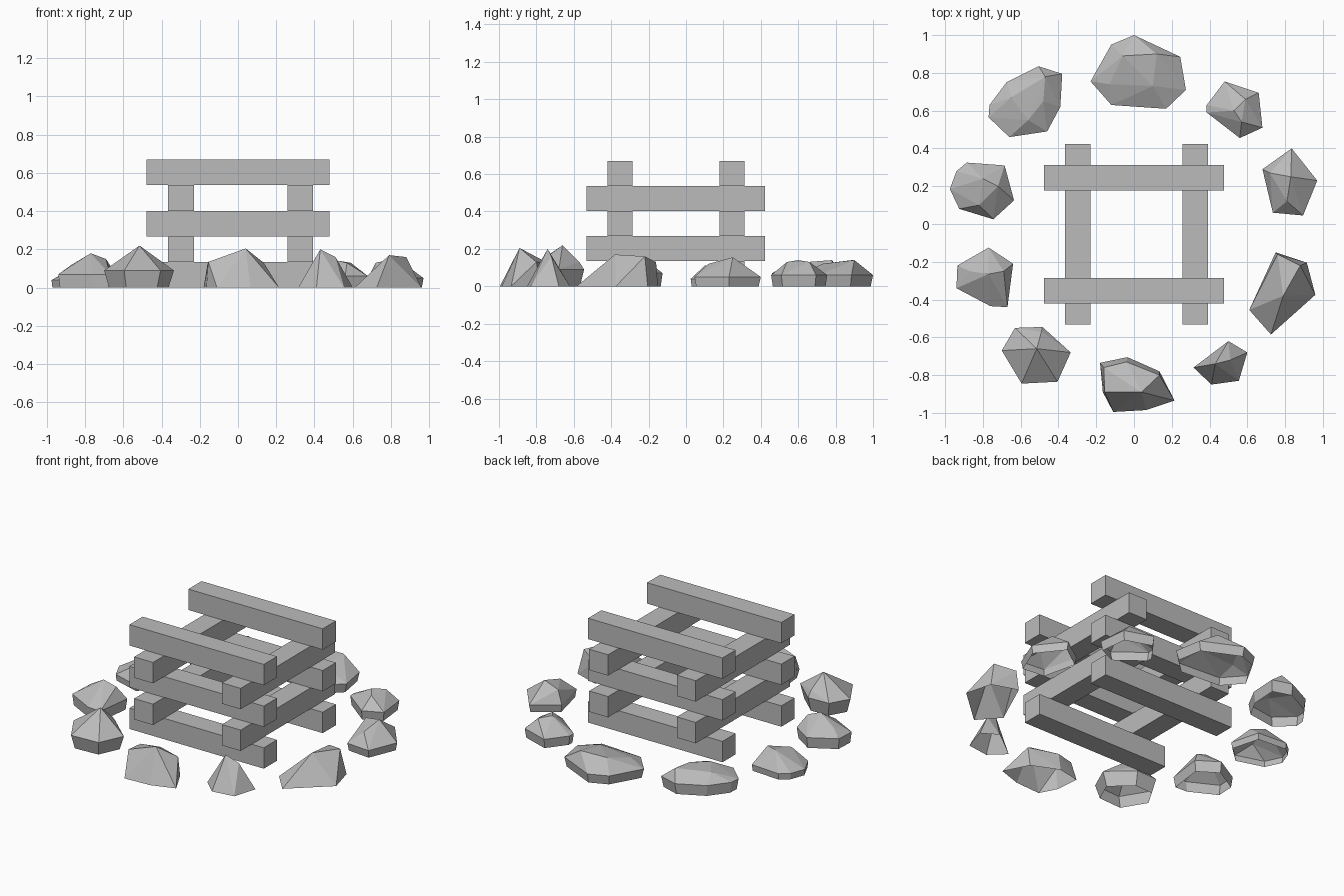
import bpy
import bmesh
from mathutils import Vector

default_cube = bpy.data.objects.get("Cube")
if default_cube:
    bpy.data.objects.remove(default_cube, do_unlink=True)

# One plain grey for timber and stone
grey = bpy.data.materials.new("plain_grey")
grey.use_nodes = True
shade = (0.5, 0.5, 0.5, 1.0)
grey.diffuse_color = shade
grey.node_tree.nodes["Principled BSDF"].inputs["Base Color"].default_value = shade


def add_object(name, bm):
    """Turn a bmesh into a flat shaded grey object."""
    bmesh.ops.recalc_face_normals(bm, faces=bm.faces[:])
    mesh = bpy.data.meshes.new(name)
    bm.to_mesh(mesh)
    bm.free()
    mesh.materials.append(grey)
    obj = bpy.data.objects.new(name, mesh)
    bpy.context.collection.objects.link(obj)
    return obj


def add_beam(name, centre, size):
    """Square timber lying along one axis."""
    bm = bmesh.new()
    bmesh.ops.create_cube(bm, size=1)
    bmesh.ops.scale(bm, vec=size, verts=bm.verts[:])
    bmesh.ops.translate(bm, vec=centre, verts=bm.verts[:])
    add_object(name, bm)


def add_stone(name, outline, crest, rim=0.0, foot=0.94):
    """Faceted shell: widest outline at rim height, narrower foot, crest on top."""
    middle = sum((Vector(p) for p in outline), Vector((0, 0))) / len(outline)
    bm = bmesh.new()
    for p in outline:
        edge = Vector(p)
        if rim > 0:
            bm.verts.new((edge.x, edge.y, rim))
            edge = middle.lerp(edge, foot)
        bm.verts.new((edge.x, edge.y, 0))
    for p in crest:
        bm.verts.new(p)
    bmesh.ops.convex_hull(bm, input=bm.verts[:])
    loose = [v for v in bm.verts if not v.link_faces]
    bmesh.ops.delete(bm, geom=loose, context="VERTS")
    bmesh.ops.recalc_face_normals(bm, faces=bm.faces[:])
    # The underside is left open
    under = [f for f in bm.faces if all(v.co.z < 0.001 for v in f.verts)]
    bmesh.ops.delete(bm, geom=under, context="FACES")
    obj = add_object(name, bm)
    # Keep the open shell facing outward
    mesh = obj.data
    top = max(mesh.polygons, key=lambda f: abs(f.normal.z) * f.area)
    if top.normal.z < 0:
        mesh.flip_normals()


# Stacked timbers, alternating direction on each layer
thick = 0.134
length = 0.955
for layer in range(5):
    z = thick * (layer + 0.5)
    if layer % 2 == 0:
        for side, y in (("front", -0.353), ("back", 0.245)):
            add_beam(f"{side}_beam_{layer}", (0, y, z), (length, thick, thick))
    else:
        for side, x in (("right", -0.298), ("left", 0.325)):
            add_beam(f"{side}_beam_{layer}", (x, -0.055, z), (thick, length, thick))

# Ring of stones: outline as seen from above, then the high points
add_stone("back_stone",
          [(0, 1), (-.12, .95), (-.23, .755), (-.12, .63),
           (.17, .61), (.275, .71), (.245, .885)],
          [(-.13, .74, .1), (.1, .73, .12), (-.06, .89, .14), (.12, .9, .14)],
          rim=0.06)

add_stone("back_right_stone",
          [(-.505, .835), (-.38, .795), (-.39, .62), (-.46, .49),
           (-.66, .46), (-.77, .565), (-.765, .63), (-.675, .75)],
          [(-.48, .65, .13), (-.56, .55, .12), (-.47, .78, .14), (-.65, .67, .12)],
          rim=0.07)

add_stone("back_left_stone",
          [(.48, .755), (.66, .695), (.68, .51),
           (.56, .455), (.385, .59), (.385, .63)],
          [(.53, .6, .14), (.59, .66, .13), (.57, .54, .13)],
          rim=0.06)

add_stone("left_stone",
          [(.835, .4), (.97, .23), (.895, .045), (.735, .06), (.68, .29)],
          [(.83, .25, .155), (.81, .12, .12), (.72, .27, .13)],
          rim=0.05)

add_stone("left_front_stone",
          [(.75, -.15), (.915, -.205), (.96, -.375), (.725, -.585), (.61, -.455)],
          [(.79, -.38, .17), (.88, -.22, .16), (.76, -.16, .13)])

add_stone("front_left_stone",
          [(.5, -.62), (.6, -.68), (.555, -.83), (.41, -.85), (.315, -.76)],
          [(.43, -.74, .2), (.51, -.72, .16)])

add_stone("front_stone",
          [(-.035, -.705), (.135, -.78), (.215, -.935), (.065, -.985),
           (-.11, -.995), (-.165, -.89), (-.18, -.735)],
          [(-.155, -.89, .135), (.04, -.89, .205), (.135, -.8, .13),
           (-.04, -.73, .12), (-.16, -.76, .12)])

add_stone("front_right_stone",
          [(-.485, -.545), (-.335, -.68), (-.405, -.835),
           (-.595, -.845), (-.7, -.67), (-.63, -.55)],
          [(-.515, -.66, .22), (-.49, -.57, .13)],
          rim=0.09, foot=0.85)

add_stone("right_front_stone",
          [(-.77, -.125), (-.64, -.21), (-.67, -.44),
           (-.76, -.435), (-.94, -.34), (-.935, -.22)],
          [(-.77, -.265, .18), (-.69, -.25, .15), (-.87, -.25, .12)],
          rim=0.07)

add_stone("right_stone",
          [(-.885, .325), (-.685, .31), (-.635, .125), (-.745, .025),
           (-.925, .08), (-.975, .185), (-.94, .28)],
          [(-.8, .24, .14), (-.72, .2, .13), (-.82, .1, .11)],
          rim=0.04, foot=0.97)
